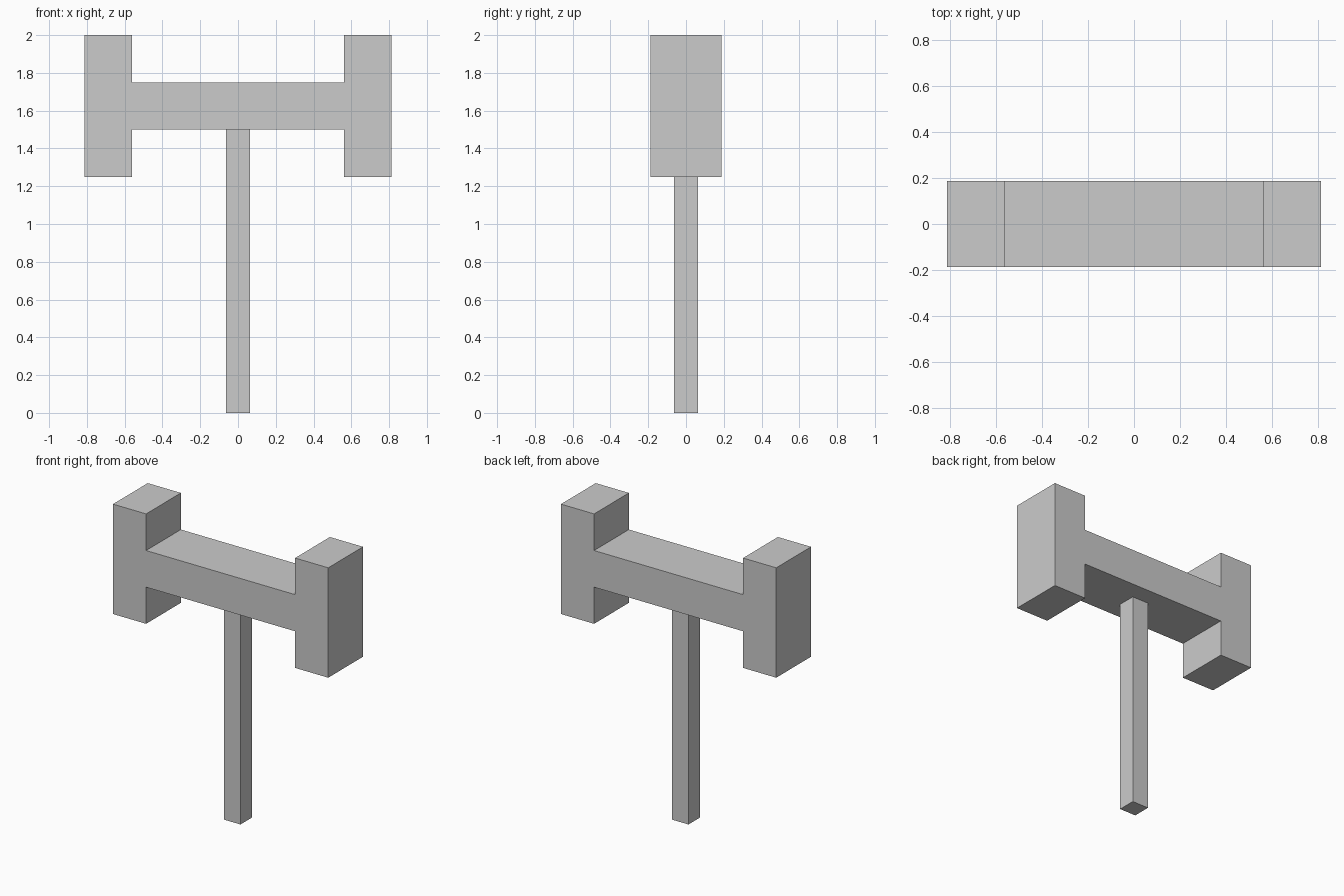
import bpy
import bmesh

if "Cube" in bpy.data.objects:
    bpy.data.objects.remove(bpy.data.objects["Cube"])


def extrude_profile(name, profile, half_depth):
    """Extrude an (x, z) outline symmetrically along y."""
    bm = bmesh.new()
    face = bm.faces.new([bm.verts.new((x, -half_depth, z)) for x, z in profile])
    result = bmesh.ops.extrude_face_region(bm, geom=[face], use_keep_orig=True)
    moved = [g for g in result["geom"] if isinstance(g, bmesh.types.BMVert)]
    bmesh.ops.translate(bm, verts=moved, vec=(0, 2 * half_depth, 0))
    bmesh.ops.recalc_face_normals(bm, faces=bm.faces)
    mesh = bpy.data.meshes.new(name)
    bm.to_mesh(mesh)
    bm.free()
    obj = bpy.data.objects.new(name, mesh)
    bpy.context.collection.objects.link(obj)
    return obj


# Hammer head: crossbar with a taller striking block at each end
right_half = [(0.5625, 1.5), (0.5625, 1.25), (0.8125, 1.25),
              (0.8125, 2.0), (0.5625, 2.0), (0.5625, 1.75)]
left_half = [(-x, z) for x, z in reversed(right_half)]
extrude_profile("hammer_head", right_half + left_half, 0.1875)

# Square handle
handle = [(-0.0625, 0), (0.0625, 0), (0.0625, 1.5), (-0.0625, 1.5)]
extrude_profile("handle", handle, 0.0625)
